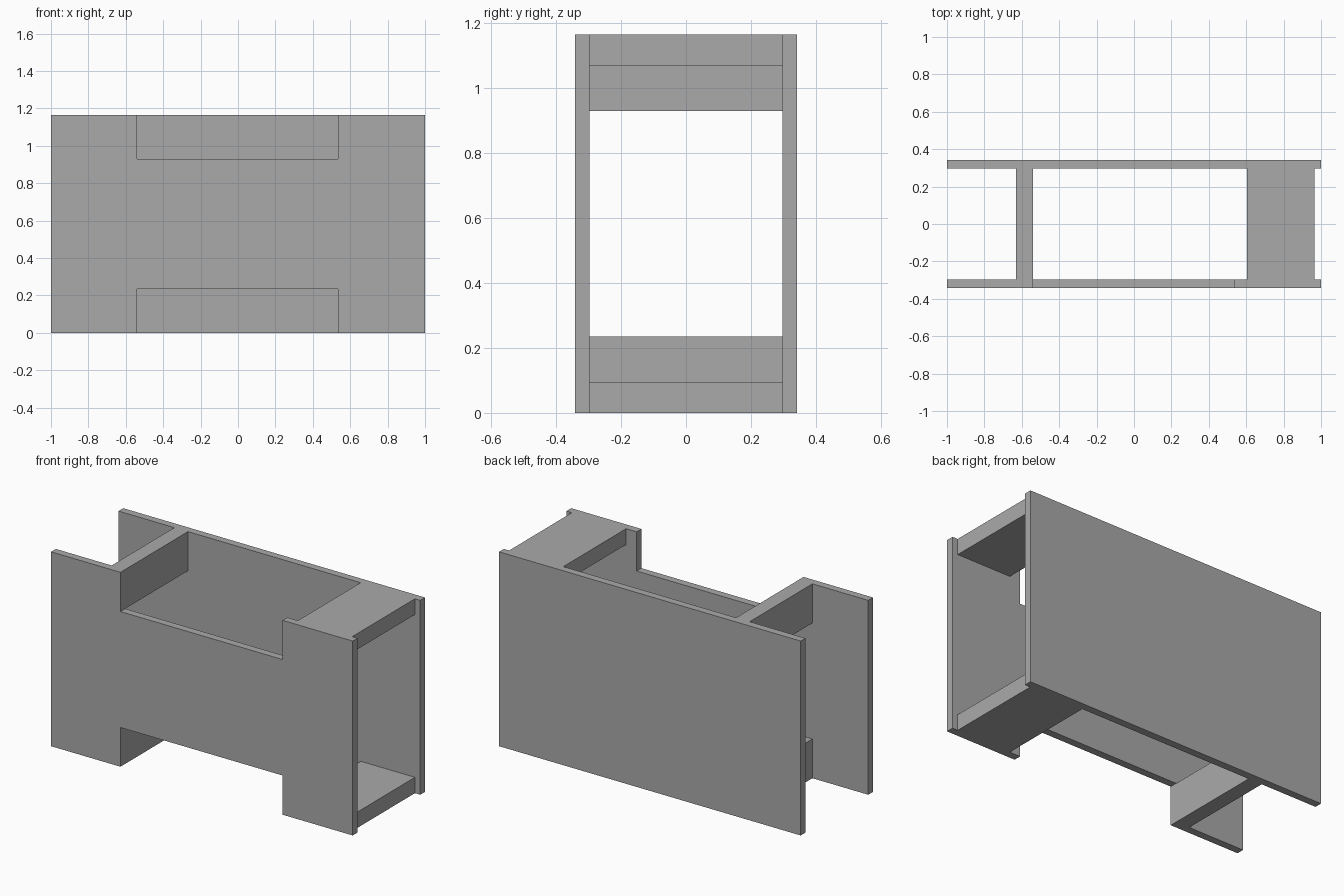
import bpy
import bmesh

cube = bpy.data.objects.get("Cube")
if cube:
    bpy.data.objects.remove(cube, do_unlink=True)

GREY = (0.4, 0.4, 0.4, 1)
mat = bpy.data.materials.new("plain grey")
mat.use_nodes = True
mat.diffuse_color = GREY
mat.node_tree.nodes["Principled BSDF"].inputs["Base Color"].default_value = GREY

HEIGHT = 1.165
OUTER, INNER = 0.342, 0.297      # outer and inner faces of the side panels
NOTCH = 0.235                    # notch depth, also the upright plate height
SHELF = 0.095                    # flat plate thickness
NOTCH_L, NOTCH_R = -0.54, 0.535


def panel(name, outline, y0, y1):
    """Extrude an x-z outline from y0 to y1."""
    bm = bmesh.new()
    face = bm.faces.new([bm.verts.new((x, y0, z)) for x, z in outline])
    ext = bmesh.ops.extrude_face_region(bm, geom=[face])
    moved = [v for v in ext["geom"] if isinstance(v, bmesh.types.BMVert)]
    bmesh.ops.translate(bm, verts=moved, vec=(0, y1 - y0, 0))
    bmesh.ops.recalc_face_normals(bm, faces=bm.faces)
    mesh = bpy.data.meshes.new(name)
    bm.to_mesh(mesh)
    bm.free()
    mesh.materials.append(mat)
    obj = bpy.data.objects.new(name, mesh)
    bpy.context.collection.objects.link(obj)
    return obj


def rect(x0, x1, z0, z1):
    return [(x0, z0), (x1, z0), (x1, z1), (x0, z1)]


# Full back panel
panel("back_panel", rect(-1, 1, 0, HEIGHT), INNER, OUTER)

# Front panel, notched at top and bottom
lower = [(-1, 0), (NOTCH_L, 0), (NOTCH_L, NOTCH), (NOTCH_R, NOTCH), (NOTCH_R, 0), (1, 0)]
upper = [(x, HEIGHT - z) for x, z in reversed(lower)]
panel("front_panel", lower + upper, -OUTER, -INNER)

# Spacers joining the panels, mirrored between bottom and top
for level, top in (("lower", False), ("upper", True)):
    for part, x0, x1, h in (("upright_spacer", -0.63, NOTCH_L, NOTCH),
                            ("flat_spacer", 0.605, 0.965, SHELF)):
        z0 = HEIGHT - h if top else 0
        panel(f"{level}_{part}", rect(x0, x1, z0, z0 + h), -INNER, INNER)
